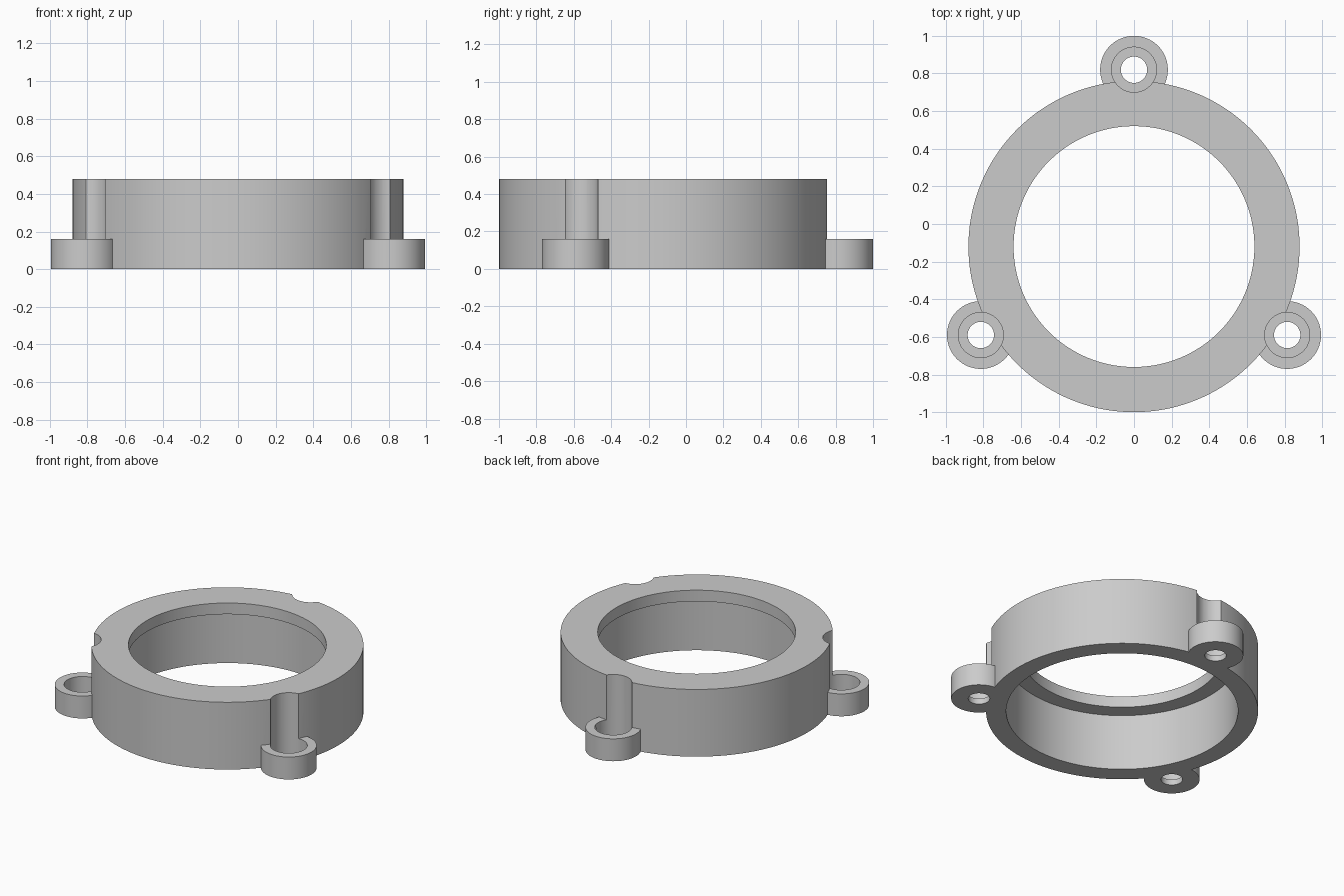
import bpy, bmesh, math
from mathutils import Vector

old = bpy.data.objects.get("Cube")
if old:
    bpy.data.objects.remove(old, do_unlink=True)

CENTRE = Vector((0, -0.12, 0))
LUG_DISTANCE = 0.94

grey = bpy.data.materials.new("plain_grey")
grey.use_nodes = True
colour = (0.6, 0.6, 0.6, 1)
grey.diffuse_color = colour
grey.node_tree.nodes["Principled BSDF"].inputs["Base Color"].default_value = colour


def lathe(name, profile, centre, steps):
    """Revolve a closed (radius, z) profile; points at radius 0 become poles."""
    bm = bmesh.new()
    verts = [bm.verts.new((r, 0, z)) for r, z in profile]
    edges = [bm.edges.new((a, b)) for a, b in zip(verts, verts[1:] + verts[:1])]
    bmesh.ops.spin(bm, geom=verts + edges, cent=(0, 0, 0), axis=(0, 0, 1),
                   angle=math.tau, steps=steps, use_merge=True)
    bmesh.ops.remove_doubles(bm, verts=bm.verts, dist=1e-5)
    bmesh.ops.dissolve_degenerate(bm, edges=bm.edges, dist=1e-5)
    loose = [e for e in bm.edges if not e.link_faces]
    bmesh.ops.delete(bm, geom=loose, context="EDGES")
    bmesh.ops.recalc_face_normals(bm, faces=bm.faces)
    mesh = bpy.data.meshes.new(name)
    bm.to_mesh(mesh)
    bm.free()
    mesh.materials.append(grey)
    obj = bpy.data.objects.new(name, mesh)
    obj.location = centre
    bpy.context.collection.objects.link(obj)
    return obj


def combine(target, tool, operation):
    """Apply a boolean and remove the tool object."""
    mod = target.modifiers.new(operation, "BOOLEAN")
    mod.operation, mod.object, mod.solver = operation, tool, "EXACT"
    bpy.context.view_layer.objects.active = target
    bpy.ops.object.modifier_apply(modifier=mod.name)
    bpy.data.objects.remove(tool, do_unlink=True)


# Ring body with an inward lip at the top
body = lathe("mounting_ring", [(0.88, 0), (0.88, 0.48), (0.64, 0.48), (0.64, 0.40),
                               (0.75, 0.40), (0.75, 0)], CENTRE, 144)

# Three screw lugs, evenly spaced
spots = [CENTRE + LUG_DISTANCE * Vector((math.cos(a), math.sin(a), 0))
         for a in (math.radians(d) for d in (90, 210, 330))]
for spot in spots:
    lug = lathe("screw_lug", [(0, 0), (0.18, 0), (0.18, 0.16), (0, 0.16)], spot, 64)
    combine(body, lug, "UNION")

# Stepped screw holes, whose wide part also grooves the ring wall
for spot in spots:
    hole = lathe("screw_hole", [(0, -0.1), (0.07, -0.1), (0.07, 0.04), (0.12, 0.04),
                                (0.12, 0.6), (0, 0.6)], spot, 48)
    hole.hide_render = True
    combine(body, hole, "DIFFERENCE")

# Smooth curved walls, crisp rims
bpy.ops.object.select_all(action="DESELECT")
body.select_set(True)
bpy.context.view_layer.objects.active = body
bpy.ops.object.shade_smooth_by_angle(angle=math.radians(30))
